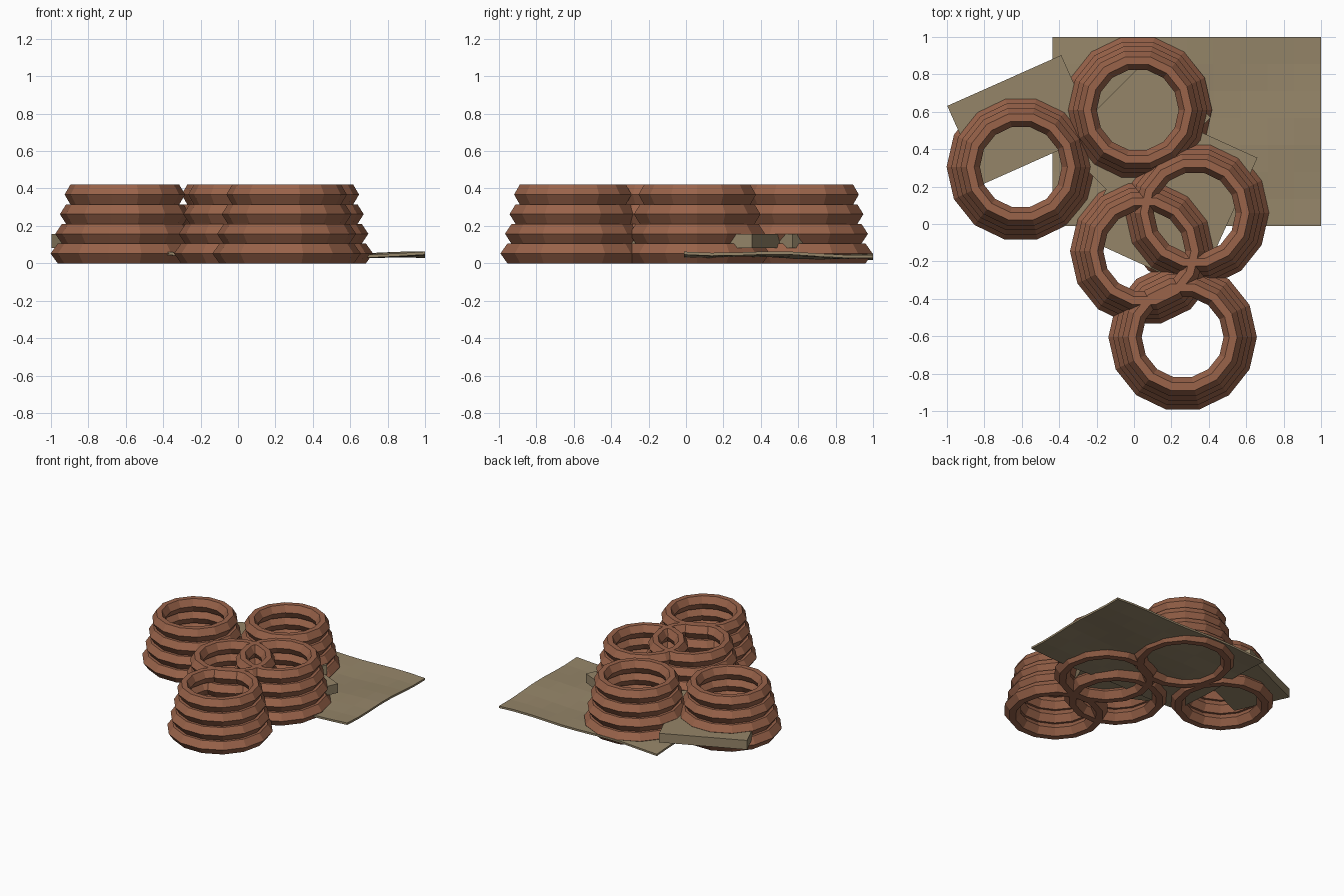
import bpy
import bmesh
from math import sin, cos, pi, radians
from mathutils import Matrix

cube = bpy.data.objects.get("Cube")
if cube:
    bpy.data.objects.remove(cube, do_unlink=True)


def material(name, rgb):
    m = bpy.data.materials.new(name)
    m.use_nodes = True
    m.diffuse_color = (*rgb, 1)
    m.node_tree.nodes["Principled BSDF"].inputs["Base Color"].default_value = (*rgb, 1)
    return m


clay = material("brown clay", (0.32, 0.125, 0.068))
tan = material("drab tan", (0.30, 0.235, 0.14))


def add_object(name, bm, mat):
    bmesh.ops.recalc_face_normals(bm, faces=bm.faces)
    mesh = bpy.data.meshes.new(name)
    bm.to_mesh(mesh)
    bm.free()
    mesh.materials.append(mat)
    ob = bpy.data.objects.new(name, mesh)
    bpy.context.scene.collection.objects.link(ob)
    return ob


# Tapering stacks of four faceted rings with a hexagonal cross-section
SIDES = 14
RING_H = 0.105


def add_ring(bm, radius, z0):
    tube, flat = radius * 0.16, radius * 0.065
    major = radius - tube
    half = RING_H / 2
    section = [(tube, half), (flat, RING_H), (-flat, RING_H),
               (-tube, half), (-flat, 0), (flat, 0)]
    loops = []
    for i in range(SIDES):
        a = 2 * pi * i / SIDES
        loops.append([bm.verts.new(((major + r) * cos(a), (major + r) * sin(a), z0 + z))
                      for r, z in section])
    n = len(section)
    for i in range(SIDES):
        here, after = loops[i], loops[(i + 1) % SIDES]
        for j in range(n):
            k = (j + 1) % n
            bm.faces.new((here[j], after[j], after[k], here[k]))


stacks = {
    "left_back_stack": (0.325, 0.06),
    "back_stack": (0.02, 0.61),
    "right_stack": (-0.605, 0.305),
    "middle_stack": (0.055, -0.145),
    "front_stack": (0.26, -0.605),
}
for name, (x, y) in stacks.items():
    bm = bmesh.new()
    for level in range(4):
        add_ring(bm, 0.397 - 0.025 * level, RING_H * level)
    ob = add_object(name, bm, clay)
    ob.location = (x, y, 0)


# Flat boards resting through the stacks
def add_board(name, x, y, length, width, angle):
    bm = bmesh.new()
    bmesh.ops.create_cube(bm, size=1, matrix=Matrix.Diagonal((length, width, 0.075, 1)))
    ob = add_object(name, bm, tan)
    ob.location = (x, y, 0.118)
    ob.rotation_euler.z = radians(angle)


add_board("right_board", -0.60, 0.557, 0.667, 0.46, 24)
add_board("back_board", 0.012, 0.497, 0.667, 0.46, 45)
add_board("middle_board", 0.196, 0.14, 0.667, 0.774, -24.5)

# Thin rippled ground sheet
bm = bmesh.new()
bmesh.ops.create_grid(bm, x_segments=10, y_segments=7, size=0.5)
for v in bm.verts:
    x, y = v.co.x * 1.435 + 0.2825, v.co.y * 1.01 + 0.495
    ripple = 0.007 * sin(7 * x + 2 * y) + 0.006 * sin(9 * y - 3 * x)
    v.co = (x, y, 0.05 - 0.014 * y + ripple)
sheet = add_object("ground_sheet", bm, tan)
solid = sheet.modifiers.new("thickness", "SOLIDIFY")
solid.thickness = 0.016
solid.offset = 0
